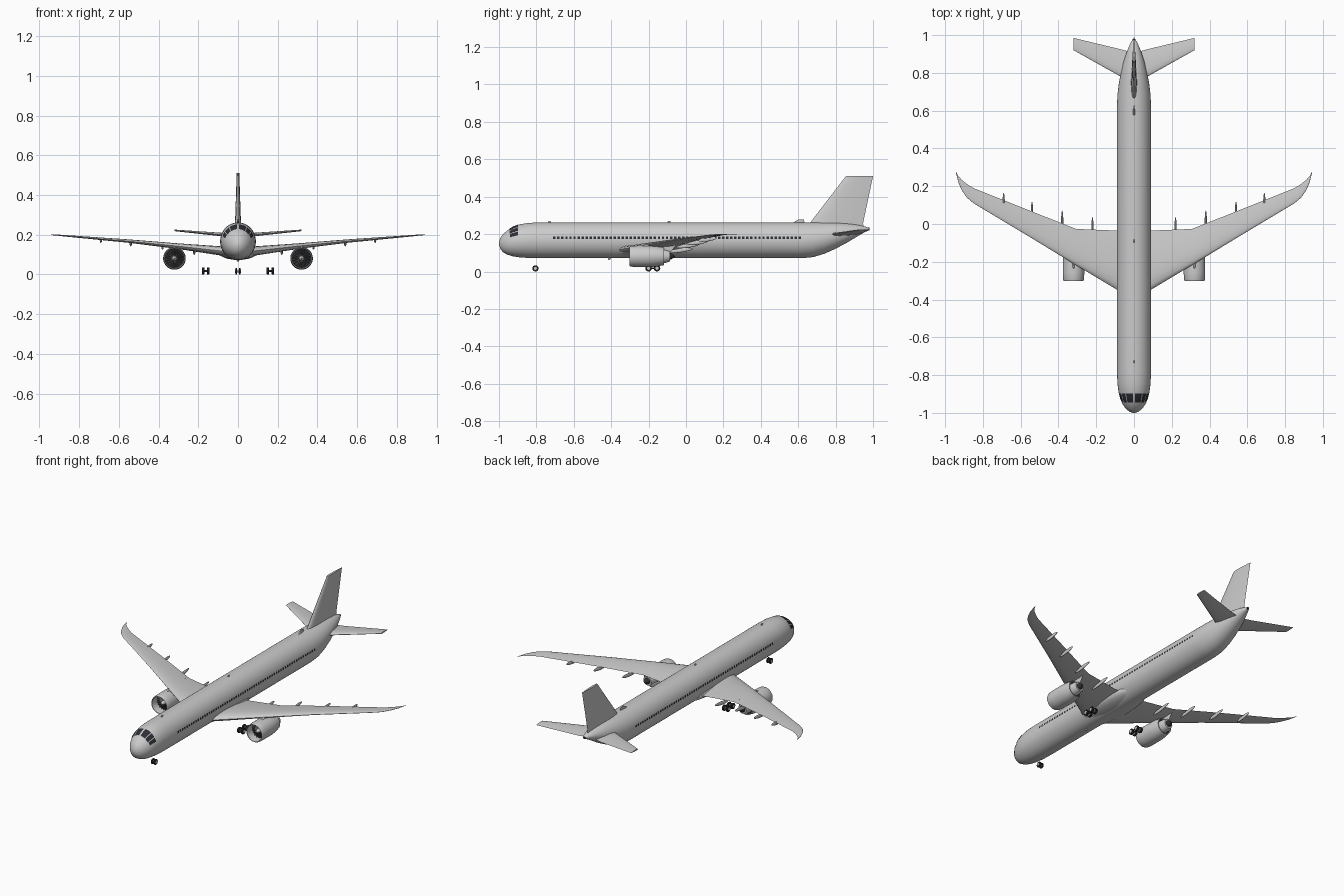
import bpy
import bmesh
from math import sin, cos, pi, radians, sqrt
from mathutils import Matrix, Vector

if "Cube" in bpy.data.objects:
    bpy.data.objects.remove(bpy.data.objects["Cube"])


def material(name, r, g, b):
    m = bpy.data.materials.new(name)
    m.use_nodes = True
    m.diffuse_color = (r, g, b, 1)
    m.node_tree.nodes["Principled BSDF"].inputs["Base Color"].default_value = (r, g, b, 1)
    return m


GREY = material("light_grey", 0.6, 0.6, 0.6)
DARK = material("dark_glass", 0.025, 0.028, 0.035)
RUBBER = material("black_rubber", 0.02, 0.02, 0.02)
STEEL = material("dark_steel", 0.09, 0.09, 0.095)


def finish(name, bm, mat, angle=35):
    bmesh.ops.recalc_face_normals(bm, faces=bm.faces)
    mesh = bpy.data.meshes.new(name)
    bm.to_mesh(mesh)
    bm.free()
    mesh.materials.append(mat)
    ob = bpy.data.objects.new(name, mesh)
    bpy.context.collection.objects.link(ob)
    bpy.ops.object.select_all(action="DESELECT")
    ob.select_set(True)
    bpy.context.view_layer.objects.active = ob
    bpy.ops.object.shade_smooth_by_angle(angle=radians(angle))
    return ob


def loft(name, rings, mat, caps=True, angle=35):
    """Skin a series of closed rings that have equal point counts."""
    bm = bmesh.new()
    rows = [[bm.verts.new(p) for p in ring] for ring in rings]
    n = len(rows[0])
    for a, b in zip(rows, rows[1:]):
        for i in range(n):
            j = (i + 1) % n
            bm.faces.new((a[i], a[j], b[j], b[i]))
    if caps:
        bm.faces.new(rows[0])
        bm.faces.new(rows[-1])
    return finish(name, bm, mat, angle)


def revolve(name, profile, centre, mat, axis="Y", caps=True, n=32):
    """Turn (radius, distance) pairs about an axis through centre."""
    rings = []
    for r, d in profile:
        turn = [(r * cos(2 * pi * i / n), r * sin(2 * pi * i / n)) for i in range(n)]
        pts = [(u, d, v) if axis == "Y" else (d, u, v) for u, v in turn]
        rings.append([Vector(centre) + Vector(p) for p in pts])
    return loft(name, rings, mat, caps)


def foil(x, y0, y1, z, t, upright=False):
    """Aerofoil ring from leading edge y0 to trailing edge y1."""
    us = [1, .85, .65, .45, .3, .18, .08, .02, 0]
    walk = [(u, 1) for u in us] + [(u, -1) for u in us[-2:0:-1]]
    ring = []
    for u, side in walk:
        h = side * 5 * t * (.2969 * sqrt(u) - .126 * u - .3516 * u**2 + .2843 * u**3 - .1036 * u**4)
        y = y0 + u * (y1 - y0)
        ring.append((x + h, y, z) if upright else (x, y, z + h))
    return ring


def spindle(name, centre, radii, mat=GREY, tilt=0):
    bm = bmesh.new()
    m = Matrix.Translation(centre) @ Matrix.Rotation(tilt, 4, "X") @ Matrix.Diagonal((*radii, 1))
    pole_on_y = Matrix.Rotation(pi / 2, 4, "X")
    bmesh.ops.create_uvsphere(bm, u_segments=24, v_segments=16, radius=1, matrix=m @ pole_on_y)
    return finish(name, bm, mat, 60)


# Fuselage stations: y, half width, top z, bottom z
HULL = [(-1, .006, .156, .144), (-.994, .023, .178, .124), (-.98, .042, .198, .104),
        (-.955, .06, .220, .09), (-.925, .073, .239, .081), (-.89, .082, .252, .076),
        (-.84, .088, .260, .072), (-.78, .09, .262, .071), (.62, .09, .262, .071),
        (.68, .088, .262, .077), (.74, .081, .262, .095), (.80, .07, .261, .122),
        (.86, .055, .257, .154), (.92, .035, .249, .19), (.96, .018, .24, .213),
        (.975, .009, .234, .22)]


def hull_point(y, angle, lift=0):
    """Point on the fuselage skin, angle measured from the top."""
    for a, b in zip(HULL, HULL[1:]):
        if a[0] <= y <= b[0]:
            f = (y - a[0]) / (b[0] - a[0])
            _, w, top, low = [p + f * (q - p) for p, q in zip(a, b)]
            break
    h = (top - low) / 2
    return ((w + lift) * sin(angle), y, low + h + (h + lift) * cos(angle))


def patches(name, areas, rows, lift):
    """Thin plates following the skin; each area is y0, y1, angle0, angle1."""
    bm = bmesh.new()
    for y0, y1, a0, a1 in areas:
        grid = [[bm.verts.new(hull_point(y0 + (y1 - y0) * i / rows,
                                         radians(a0 + (a1 - a0) * j / rows), lift))
                 for j in range(rows + 1)] for i in range(rows + 1)]
        for i in range(rows):
            for j in range(rows):
                bm.faces.new((grid[i][j], grid[i][j + 1], grid[i + 1][j + 1], grid[i + 1][j]))
    # Point every plate outwards
    ob = finish(name, bm, DARK)
    centre = Vector((0, 0, .166))
    for p in ob.data.polygons:
        out = p.center - centre
        out.y = 0
        if p.normal.dot(out) < 0:
            p.flip()


loft("fuselage", [[hull_point(s[0], 2 * pi * i / 48) for i in range(48)] for s in HULL], GREY)
revolve("tail_exhaust", [(.008, .97), (.007, .98)], (0, 0, .227), DARK, n=16)
spindle("belly_fairing", (0, -.17, .114), (.1, .27, .041))

# Cockpit glass and cabin windows
panes = []
for s in (1, -1):
    panes += [(-.945, -.897, s * 4, s * 31), (-.945, -.897, s * 34, s * 52),
              (-.94, -.897, s * 55, s * 70)]
patches("cockpit_windows", panes, 4, .002)
for s, label in ((1, "left"), (-1, "right")):
    row = [(-.71 + i * .0215, -.697 + i * .0215, s * 77, s * 85) for i in range(62)]
    patches(label + "_cabin_windows", row, 1, .0012)

# Tail fin and roof blades
loft("tail_fin", [foil(0, .63, .95, .22, .032, True), foil(0, .663, .947, .26, .03, True),
                  foil(0, .855, 1, .51, .013, True)], GREY)
loft("roof_fairing", [foil(0, .56, .635, .255, .012, True), foil(0, .6, .63, .278, .007, True)], GREY)
for i, (y, z) in enumerate([(-.73, .264), (-.09, .264), (-.41, .069)]):
    spindle(f"antenna_{i + 1}", (0, y, z), (.003, .008, .007))

# Wing stations: x, leading y, trailing y, z, thickness
WING = [(0, -.40, -.035, .112, .05), (.09, -.348, -.035, .119, .046),
        (.307, -.218, -.026, .143, .028), (.55, -.07, .07, .168, .017),
        (.85, .11, .19, .193, .008), (.885, .14, .212, .196, .007),
        (.91, .175, .232, .198, .005), (.93, .22, .253, .199, .004),
        (.942, .268, .277, .2, .002)]
TAILPLANE = [(.0, .74, .905, .2, .02), (.07, .78, .925, .2, .018), (.32, .92, .985, .222, .008)]
TRACKS = [(.22, -.03, .055, .113), (.38, .01, .05, .138), (.54, .062, .045, .155), (.69, .115, .038, .172)]


def wheel(name, x, y, radius, width):
    r, w = radius, width / 2
    revolve(name + "_tyre", [(r * .55, -w), (r * .9, -w), (r, -w * .6), (r, w * .6),
                             (r * .9, w), (r * .55, w)], (x, y, r), RUBBER, "X", n=24)
    revolve(name + "_hub", [(r * .5, -w - .001), (r * .5, w + .001)], (x, y, r), GREY, "X", n=16)


for s, label in ((1, "left"), (-1, "right")):
    for name, stations in (("wing", WING), ("tailplane", TAILPLANE)):
        loft(f"{label}_{name}", [foil(s * x, a, b, z, t) for x, a, b, z, t in stations], GREY, angle=50)

    # Flap track fairings under the trailing edge
    for i, (x, y, half, z) in enumerate(TRACKS):
        spindle(f"{label}_flap_fairing_{i + 1}", (s * x, y, z), (.006, half + .012, .011), tilt=radians(8))

    # Engine: cowl, fan, spinner, core and pylon
    c = (s * .32, 0, .081)
    revolve(label + "_engine_cowl", [(.047, -.235), (.047, -.29), (.049, -.301), (.052, -.303),
                                     (.055, -.295), (.057, -.26), (.057, -.19), (.054, -.155),
                                     (.047, -.118), (.044, -.118), (.044, -.15)], c, GREY, caps=False)
    revolve(label + "_fan_disc", [(.048, -.25), (.048, -.245)], c, DARK)
    revolve(label + "_bypass_duct", [(.046, -.135), (.046, -.13)], c, DARK)
    revolve(label + "_spinner", [(.002, -.283), (.008, -.274), (.013, -.255), (.013, -.245)], c, GREY)
    revolve(label + "_engine_core", [(.037, -.14), (.035, -.11), (.027, -.085), (.024, -.085)], c, GREY)
    revolve(label + "_exhaust_cone", [(.021, -.1), (.017, -.08), (.003, -.06)], c, DARK)
    bm = bmesh.new()
    for i in range(18):
        place = (Matrix.Translation((c[0], -.256, c[2])) @ Matrix.Rotation(i * pi / 9, 4, "Y")
                 @ Matrix.Translation((0, 0, .029)) @ Matrix.Rotation(radians(40), 4, "Z")
                 @ Matrix.Diagonal((.007, .0015, .034, 1)))
        bmesh.ops.create_cube(bm, size=1, matrix=place)
    finish(label + "_fan_blades", bm, STEEL)
    loft(label + "_pylon", [foil(c[0], -.2, -.085, .1, .014, True), foil(c[0], -.26, -.06, .132, .016, True),
                            foil(c[0], -.2, -.05, .15, .012, True)], GREY)

    # Main landing gear: four wheels on a beam
    for i, y in enumerate((-.2, -.155)):
        for j, x in enumerate((.15, .175)):
            wheel(f"{label}_main_wheel_{i * 2 + j + 1}", s * x, y, .0175, .012)
        revolve(f"{label}_main_axle_{i + 1}", [(.004, -.012), (.004, .012)], (s * .1625, y, .0175),
                STEEL, "X", n=12)
    revolve(label + "_gear_beam", [(.004, -.2), (.004, -.155)], (s * .1625, 0, .0175), STEEL, n=12)
    wheel(label + "_nose_wheel", s * .0085, -.805, .0165, .009)

revolve("nose_axle", [(.004, -.008), (.004, .008)], (0, -.805, .0165), STEEL, "X", n=12)
